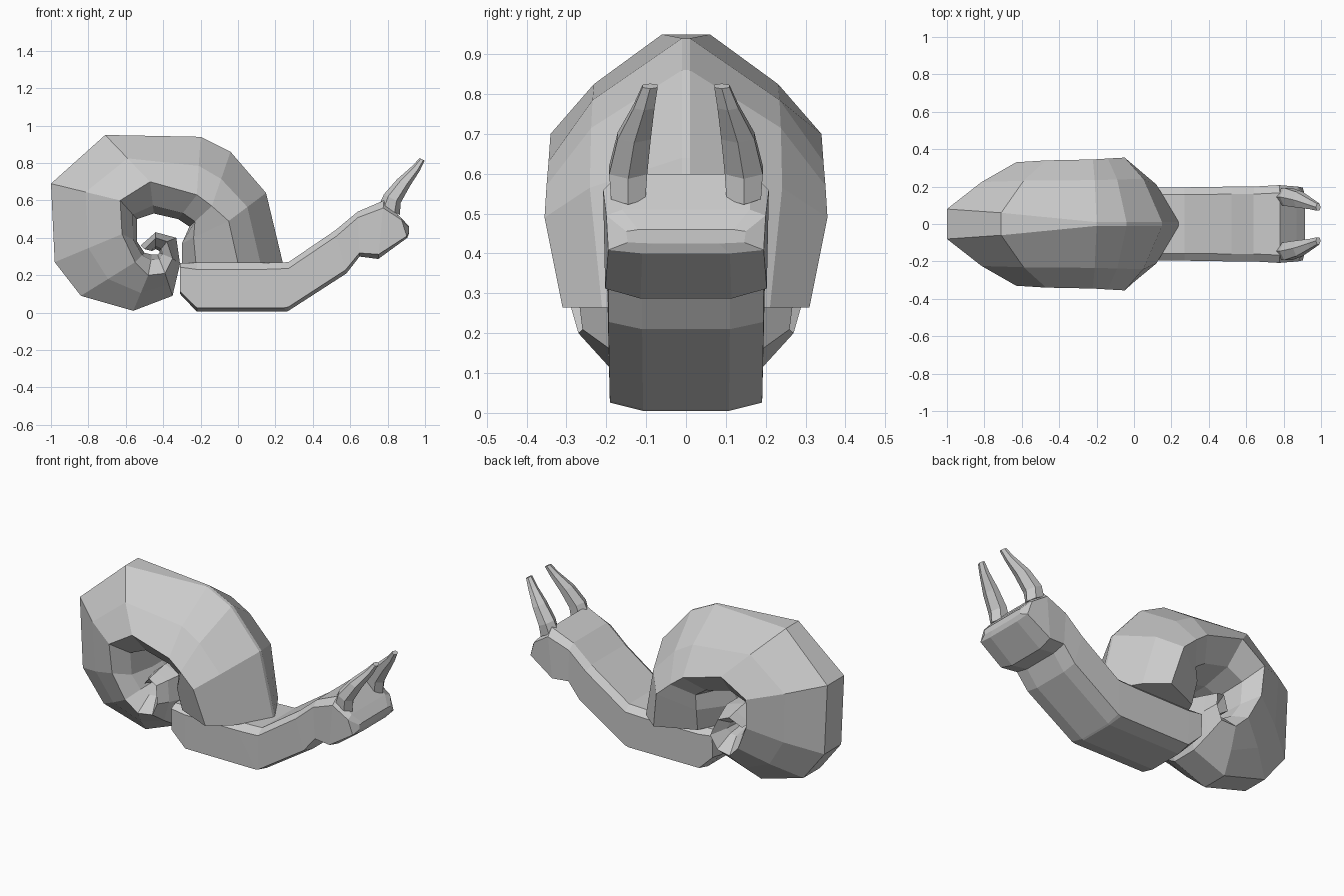
import bpy, bmesh
from math import cos, sin, pi
from mathutils import Vector


def loft(name, strips):
    """Skin closed rings of equal length, capping both ends; strips is a list of ring lists."""
    bm = bmesh.new()
    for rings in strips:
        loops = [[bm.verts.new(p) for p in r] for r in rings]
        n = len(loops[0])
        for a, b in zip(loops, loops[1:]):
            for i in range(n):
                j = (i + 1) % n
                bm.faces.new((a[i], a[j], b[j], b[i]))
        bm.faces.new(loops[0])
        bm.faces.new(loops[-1])
    bmesh.ops.remove_doubles(bm, verts=bm.verts, dist=0.0005)
    bmesh.ops.recalc_face_normals(bm, faces=bm.faces)
    me = bpy.data.meshes.new(name)
    bm.to_mesh(me)
    bm.free()
    ob = bpy.data.objects.new(name, me)
    bpy.context.collection.objects.link(ob)
    return ob


def mirrored(half):
    return half + [Vector((p.x, -p.y, p.z)) for p in reversed(half)]


def at(a, b, t, y):
    x, z = a[0] + (b[0] - a[0]) * t, a[1] + (b[1] - a[1]) * t
    return Vector((x, y, z))


# Spiral shell: outer rim, widest crest, inner wall (x, z), half width, rim half width
shell = [
    ((0.24, 0.265), (0.00, 0.265), (-0.30, 0.265), 0.31, 0.01),
    ((0.15, 0.64), (-0.05, 0.49), (-0.30, 0.37), 0.355, 0.01),
    ((-0.04, 0.86), (-0.14, 0.57), (-0.26, 0.46), 0.35, 0.01),
    ((-0.20, 0.94), (-0.22, 0.63), (-0.32, 0.50), 0.345, 0.01),
    ((-0.71, 0.95), (-0.47, 0.70), (-0.45, 0.53), 0.34, 0.06),
    ((-1.00, 0.69), (-0.63, 0.60), (-0.54, 0.50), 0.33, 0.08),
    ((-0.98, 0.27), (-0.62, 0.42), (-0.54, 0.38), 0.315, 0.08),
    ((-0.84, 0.09), (-0.55, 0.27), (-0.50, 0.32), 0.29, 0.08),
    ((-0.56, 0.01), (-0.48, 0.20), (-0.46, 0.31), 0.27, 0.08),
    ((-0.35, 0.09), (-0.39, 0.21), (-0.43, 0.31), 0.26, 0.08),
    ((-0.31, 0.26), (-0.35, 0.29), (-0.42, 0.32), 0.27, 0.08),
    ((-0.33, 0.40), (-0.38, 0.38), (-0.42, 0.33), 0.24, 0.08),
    ((-0.44, 0.43), (-0.44, 0.40), (-0.44, 0.34), 0.22, 0.07),
    ((-0.52, 0.36), (-0.50, 0.34), (-0.46, 0.33), 0.18, 0.05),
]
loft("shell", [[mirrored([at(o, c, 0, h), at(o, c, 0.5, w * 0.68), at(o, c, 1, w),
                          at(c, i, 0.75, w * 0.68), at(c, i, 1, w * 0.15)])
                for o, c, i, w, h in shell]])

# Foot, neck and head: underside point, back point (x, z), width scale
body = [
    ((-0.31, 0.10), (-0.31, 0.265), 0.97),
    ((-0.22, 0.005), (-0.22, 0.265), 0.97),
    ((0.26, 0.005), (0.11, 0.265), 0.98),
    ((0.27, 0.01), (0.27, 0.27), 0.98),
    ((0.58, 0.21), (0.52, 0.44), 1.0),
    ((0.65, 0.30), (0.64, 0.54), 1.0),
    ((0.75, 0.287), (0.78, 0.60), 1.04),
    ((0.905, 0.40), (0.87, 0.51), 1.0),
    ((0.915, 0.425), (0.915, 0.46), 0.75),
]
loft("body", [[mirrored([at(b, t, 0, 0.11 * s), at(b, t, 0.08, 0.195 * s),
                         at(b, t, 0.87, 0.2 * s), at(b, t, 1, 0.16 * s),
                         at(b, t, 1, 0.09 * s)])
               for b, t, s in body]])

# Pair of tapering eye stalks: centre (x, y, z), radii along x and y
stalk = [
    ((0.81, 0.145, 0.55), 0.055, 0.05),
    ((0.825, 0.145, 0.61), 0.045, 0.055),
    ((0.885, 0.13, 0.695), 0.035, 0.048),
    ((0.95, 0.105, 0.77), 0.022, 0.03),
    ((0.985, 0.09, 0.82), 0.013, 0.022),
]


def stalk_ring(c, rx, ry, side):
    return [Vector((c[0] + rx * cos(k * pi / 3), side * (c[1] + ry * sin(k * pi / 3)),
                    c[2] - 0.5 * rx * cos(k * pi / 3))) for k in range(6)]


loft("eye_stalks", [[stalk_ring(*s, side) for s in stalk] for side in (1, -1)])
